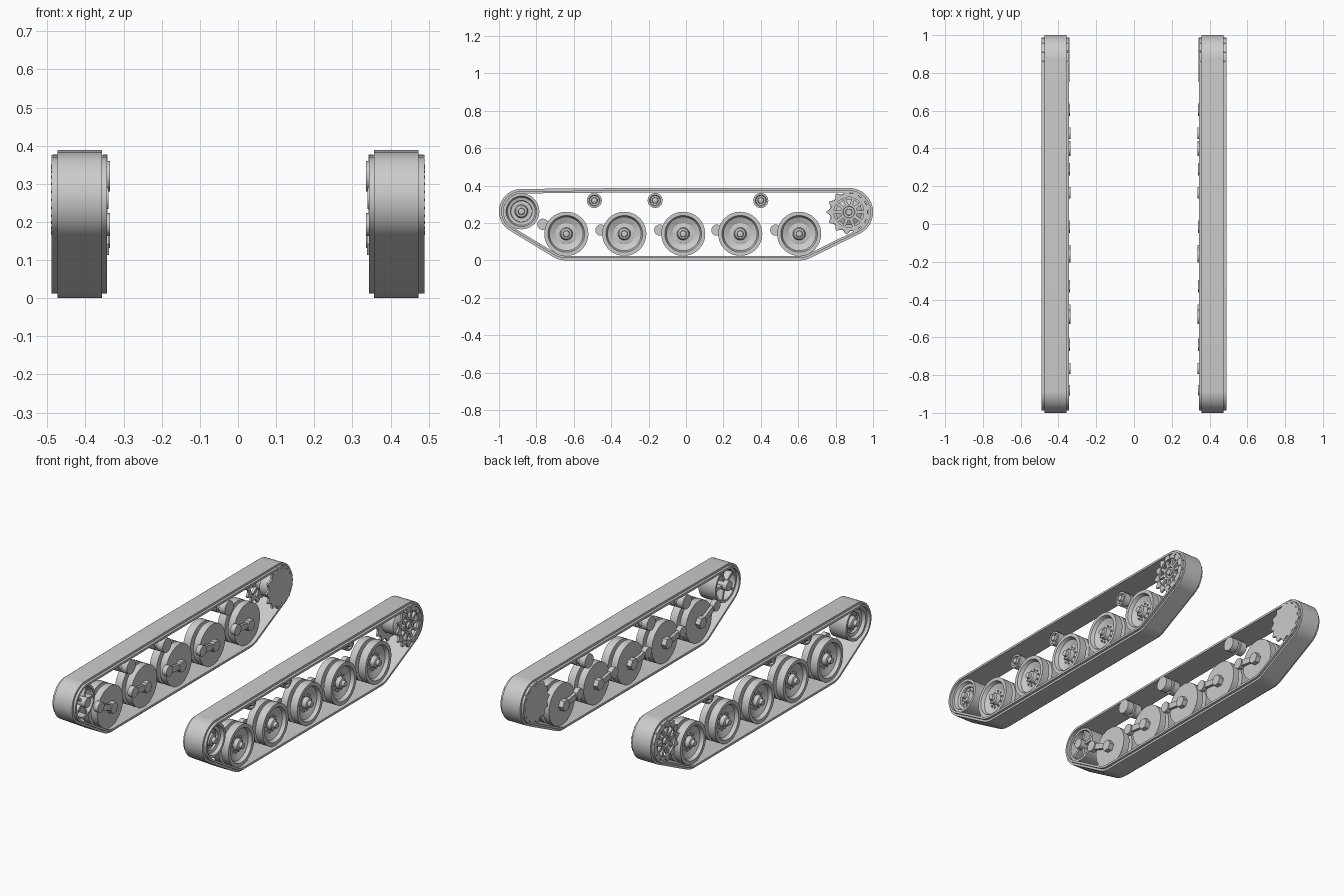
import bpy
import bmesh
from math import sin, cos, pi, radians

cube = bpy.data.objects.get("Cube")
if cube:
    bpy.data.objects.remove(cube)

grey = bpy.data.materials.new("plain_grey")
grey.use_nodes = True
grey.diffuse_color = (0.6, 0.6, 0.6, 1)
grey.node_tree.nodes["Principled BSDF"].inputs["Base Color"].default_value = (0.6, 0.6, 0.6, 1)
parts = []


def loop(circles, x, steps=32, offset=0):
    """Closed outline wrapped around circles (y, z, radius) in the plane x."""
    ring = []
    for i in range(steps):
        c, s = cos(2 * pi * i / steps), sin(2 * pi * i / steps)
        y, z, r = max(circles, key=lambda k: k[0] * c + k[1] * s + k[2])
        ring.append((x, y + (r - offset) * c, z + (r - offset) * s))
    return ring


def lathe(y, z, profile, steps=32):
    """Rings turned about an axle along x; profile holds (radius, x)."""
    return [loop([(y, z, r)], x, steps) for r, x in profile], False


def slab(circles, x0, x1, steps=32):
    return [loop(circles, x0, steps), loop(circles, x1, steps)], False


def bar(y, z, angle, r0, r1, width, x0, x1):
    """Flat radial spoke about a centre."""
    c, s, h = cos(angle), sin(angle), width / 2
    corners = [(r0, -h), (r1, -h), (r1, h), (r0, h)]
    return [[(x, y + c * r - s * t, z + s * r + c * t) for r, t in corners] for x in (x0, x1)], False


def gear(y, z, teeth, root, tip, x):
    """Toothed outline with four points per tooth."""
    ring = []
    for i in range(teeth * 4):
        a = 2 * pi * (i + 0.5) / (teeth * 4)
        r = tip if i % 4 in (1, 2) else root
        a += {1: 0.03, 2: -0.03}.get(i % 4, 0)
        ring.append((x, y + r * cos(a), z + r * sin(a)))
    return ring


def build(name, *shells):
    """Skin each shell of rings into one object, mirrored to both sides."""
    bm = bmesh.new()
    for rings, cyclic in shells:
        rows = [[bm.verts.new(p) for p in ring] for ring in rings]
        n = len(rows[0])
        pairs = list(zip(rows, rows[1:]))
        if cyclic:
            pairs.append((rows[-1], rows[0]))
        else:
            bm.faces.new(rows[0])
            bm.faces.new(rows[-1])
        for a, b in pairs:
            for i in range(n):
                j = (i + 1) % n
                bm.faces.new((a[i], a[j], b[j], b[i]))
    bmesh.ops.recalc_face_normals(bm, faces=bm.faces[:])
    mesh = bpy.data.meshes.new(name)
    bm.to_mesh(mesh)
    bm.free()
    mesh.materials.append(grey)
    ob = bpy.data.objects.new(name, mesh)
    bpy.context.collection.objects.link(ob)
    ob.modifiers.new("both_sides", 'MIRROR').use_mirror_merge = False
    parts.append(ob)


def bolts(y, z, count, radius, size, x0, x1):
    angles = [2 * pi * i / count for i in range(count)]
    return [slab([(y + radius * cos(a), z + radius * sin(a), size)], x0, x1, 6) for a in angles]


wheel_y = [-0.64, -0.33, -0.015, 0.29, 0.605]
roller_y = [-0.49, -0.165, 0.40]
wz = 0.142
iy, iz = -0.88, 0.262
sy, sz = 0.871, 0.258

# Track belt: narrow tread over a wider carrier band, wrapped round the wheels
wrap = [(iy, iz, 0.12), (sy, sz, 0.129)]
wrap += [(y, wz, wz) for y in wheel_y] + [(y, 0.32, 0.068) for y in roller_y]
section = [(0, 0.357), (0, 0.474), (0.012, 0.474), (0.012, 0.489),
           (0.024, 0.489), (0.024, 0.343), (0.012, 0.343), (0.012, 0.357)]
build("track_belt", ([loop(wrap, x, 128, off) for off, x in section], True))

# Twin-disc road wheels with dished outer face, hub and bolts
road = [(0.118, 0.366), (0.118, 0.405), (0.088, 0.405), (0.088, 0.425), (0.118, 0.425),
        (0.118, 0.470), (0.098, 0.470), (0.090, 0.450), (0.058, 0.436), (0.034, 0.440),
        (0.028, 0.462), (0.018, 0.466), (0.016, 0.482), (0.008, 0.484)]
for n, y in enumerate(wheel_y, 1):
    build(f"road_wheel_{n}", lathe(y, wz, road, 40), *bolts(y, wz, 10, 0.046, 0.005, 0.432, 0.445))
    # Swing arm on the inner face, with pivot and hexagonal boss
    py, pz = y - 0.125, 0.193 if n == 1 else 0.162
    build(f"swing_arm_{n}",
          slab([(y, wz, 0.015), (py, pz, 0.018)], 0.343, 0.360),
          slab([(py, pz, 0.030)], 0.336, 0.364),
          slab([(y, wz, 0.033)], 0.338, 0.370, 6))

# Return rollers
roller = [(0.040, 0.336), (0.040, 0.375), (0.031, 0.375), (0.031, 0.392), (0.040, 0.392),
          (0.040, 0.432), (0.030, 0.432), (0.026, 0.422), (0.017, 0.422), (0.015, 0.438), (0.007, 0.442)]
for n, y in enumerate(roller_y, 1):
    build(f"return_roller_{n}", lathe(y, 0.32, roller))

# Front idler: dished outside, open and ribbed inside
idler = [(0.020, 0.405), (0.078, 0.405), (0.084, 0.362), (0.096, 0.362), (0.096, 0.470),
         (0.082, 0.470), (0.074, 0.452), (0.058, 0.448), (0.056, 0.436), (0.036, 0.436),
         (0.030, 0.456), (0.018, 0.460), (0.016, 0.478), (0.008, 0.480)]
build("idler_wheel", lathe(iy, iz, idler, 40), *bolts(iy, iz, 10, 0.044, 0.004, 0.432, 0.442))
build("idler_ribs", slab([(iy, iz, 0.028)], 0.340, 0.406),
      *[bar(iy, iz, 2 * pi * i / 5, 0.02, 0.084, 0.014, 0.366, 0.407) for i in range(5)])

# Rear drive sprocket: solid inner gear, open spoked outer gear, drum between
build("sprocket_inner_gear", ([gear(sy, sz, 13, 0.102, 0.119, x) for x in (0.342, 0.354)], False))
build("sprocket_outer_gear", ([gear(sy, sz, 13, 0.100, 0.119, 0.474),
                               gear(sy, sz, 13, 0.100, 0.119, 0.486),
                               gear(sy, sz, 13, 0.080, 0.080, 0.486),
                               gear(sy, sz, 13, 0.080, 0.080, 0.474)], True))
drum = [(0.070, 0.354), (0.070, 0.425), (0.044, 0.440), (0.044, 0.482), (0.032, 0.482),
        (0.030, 0.474), (0.018, 0.474), (0.016, 0.486), (0.010, 0.486)]
build("sprocket_drum", lathe(sy, sz, drum))
build("sprocket_spokes",
      *[bar(sy, sz, 2 * pi * i / 10, 0.042, 0.083, 0.016, 0.464, 0.480) for i in range(10)])
build("sprocket_bolts", *bolts(sy, sz, 13, 0.090, 0.004, 0.482, 0.490))

# Smooth round surfaces, keep edges sharp
for ob in bpy.context.selected_objects:
    ob.select_set(False)
for ob in parts:
    ob.select_set(True)
bpy.context.view_layer.objects.active = parts[0]
bpy.ops.object.shade_smooth_by_angle(angle=radians(30))
